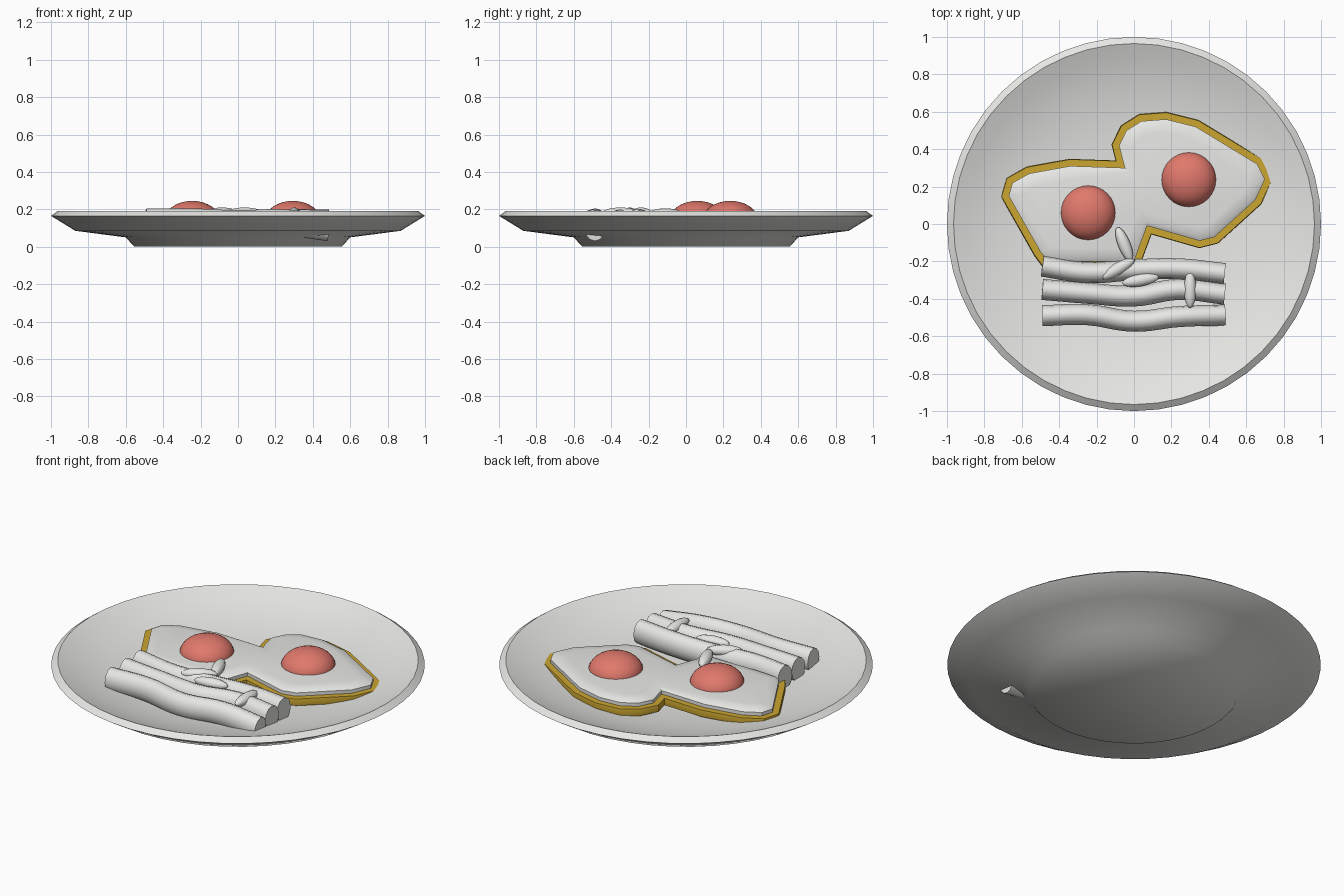
import bpy, bmesh, math
from mathutils import Vector

if "Cube" in bpy.data.objects:
    bpy.data.objects.remove(bpy.data.objects["Cube"])


def material(name, colour):
    m = bpy.data.materials.new(name)
    m.use_nodes = True
    m.diffuse_color = (*colour, 1)
    m.node_tree.nodes["Principled BSDF"].inputs["Base Color"].default_value = (*colour, 1)
    return m


WHITE = material("soft white", (0.8, 0.8, 0.78))
GOLD = material("golden crust", (0.6, 0.38, 0.03))
CORAL = material("coral yolk", (0.75, 0.19, 0.15))


def finish(obj, mat, angle):
    obj.data.materials.clear()
    obj.data.materials.append(mat)
    bpy.ops.object.select_all(action="DESELECT")
    obj.select_set(True)
    bpy.context.view_layer.objects.active = obj
    if obj.type == "CURVE":
        bpy.ops.object.convert(target="MESH")
    bpy.ops.object.shade_smooth_by_angle(angle=math.radians(angle))


def add_mesh(name, bm, mat, angle):
    bmesh.ops.recalc_face_normals(bm, faces=bm.faces)
    mesh = bpy.data.meshes.new(name)
    bm.to_mesh(mesh)
    bm.free()
    obj = bpy.data.objects.new(name, mesh)
    bpy.context.collection.objects.link(obj)
    finish(obj, mat, angle)


def stack(name, rings, mat, angle):
    """Join equal-sized rings of points into a closed solid."""
    bm = bmesh.new()
    loops = [[bm.verts.new(p) for p in ring] for ring in rings]
    n = len(loops[0])
    for low, high in zip(loops, loops[1:]):
        for i in range(n):
            j = (i + 1) % n
            bm.faces.new((low[i], low[j], high[j], high[i]))
    bm.faces.new(loops[0][::-1])
    bm.faces.new(loops[-1])
    add_mesh(name, bm, mat, angle)


def circle(r, z, n=48):
    return [(r * math.cos(math.tau * i / n), r * math.sin(math.tau * i / n), z) for i in range(n)]


# Plate: stepped foot and rim outside, curved dish inside
profile = [(0.555, 0), (0.6, 0.05), (0.87, 0.085), (1, 0.165), (0.965, 0.19)]
for k in range(11, 0, -1):
    t = k / 12
    profile.append((0.965 * t, 0.055 + 0.135 * t ** 3.2))
stack("plate", [circle(r, z) for r, z in profile], WHITE, 52)

# Shared outline of the fried egg pair and the toast beneath
OUTLINE = [(-.05, .30), (-.34, .31), (-.56, .27), (-.65, .22), (-.67, .15), (-.5, -.15),
           (-.47, -.19), (-.34, -.2), (0, -.2), (.07, -.01), (.35, -.09), (.43, -.07),
           (.65, .13), (.7, .24), (.66, .32), (.33, .52), (.17, .56), (.04, .55),
           (-.04, .5), (-.08, .42)]


def outset(points, d, z):
    """Move a counter-clockwise outline outwards by d."""
    pts = [Vector(p) for p in points]
    ring = []
    for i, p in enumerate(pts):
        a = (p - pts[i - 1]).normalized()
        b = (pts[(i + 1) % len(pts)] - p).normalized()
        na, nb = Vector((a.y, -a.x)), Vector((b.y, -b.x))
        q = p + (na + nb) * d / max(0.6, 1 + na.dot(nb))
        ring.append((q.x, q.y, z))
    return ring


def slab(name, levels, mat, angle):
    stack(name, [outset(OUTLINE, d, z) for d, z in levels], mat, angle)


slab("toast", [(0.035, 0.08), (0.038, 0.1), (0.035, 0.12)], GOLD, 35)
slab("egg_white", [(0, 0.115), (0, 0.14), (-0.02, 0.152), (-0.07, 0.158)], WHITE, 40)


def ellipsoid(name, loc, scale, turn, mat, sides):
    bpy.ops.mesh.primitive_uv_sphere_add(segments=sides, ring_count=sides // 2, radius=1, location=loc)
    obj = bpy.context.object
    obj.name = name
    obj.scale = scale
    obj.rotation_euler.z = math.radians(turn)
    finish(obj, mat, 60)


# Yolks
ellipsoid("right_yolk", (-0.245, 0.06, 0.145), (0.147, 0.147, 0.1), 0, CORAL, 32)
ellipsoid("left_yolk", (0.293, 0.237, 0.145), (0.147, 0.147, 0.1), 0, CORAL, 32)

# Wavy strips
TALL = 1.25
XS = (-0.49, -0.25, 0, 0.24, 0.485)
STRIPS = {
    "back_strip": ((-.225, -.26, -.245, -.24, -.265), (.135, .13, .125, .13, .13)),
    "middle_strip": ((-.35, -.37, -.385, -.35, -.375), (.135, .13, .125, .13, .125)),
    "front_strip": ((-.49, -.485, -.52, -.495, -.487), (.135, .135, .125, .13, .1)),
}
for name, (ys, zs) in STRIPS.items():
    curve = bpy.data.curves.new(name, "CURVE")
    curve.dimensions = "3D"
    curve.bevel_depth = 0.056
    curve.bevel_resolution = 4
    curve.resolution_u = 6
    curve.use_fill_caps = True
    spline = curve.splines.new("BEZIER")
    spline.bezier_points.add(len(XS) - 1)
    for point, x, y, z in zip(spline.bezier_points, XS, ys, zs):
        point.co = (x, y, z / TALL)
        point.handle_left_type = point.handle_right_type = "AUTO"
    obj = bpy.data.objects.new(name, curve)
    obj.scale.z = TALL
    bpy.context.collection.objects.link(obj)
    finish(obj, WHITE, 40)

# Small garnish pieces lying on top
GARNISH = [(-.052, -.11, .175, .1, 112), (-.085, -.24, .18, .1, 30),
           (.035, -.3, .18, .1, 10), (.3, -.35, .18, .1, 90)]
for i, (x, y, z, half, turn) in enumerate(GARNISH):
    ellipsoid(f"garnish_{i + 1}", (x, y, z), (half, 0.033, 0.03), turn, WHITE, 16)
